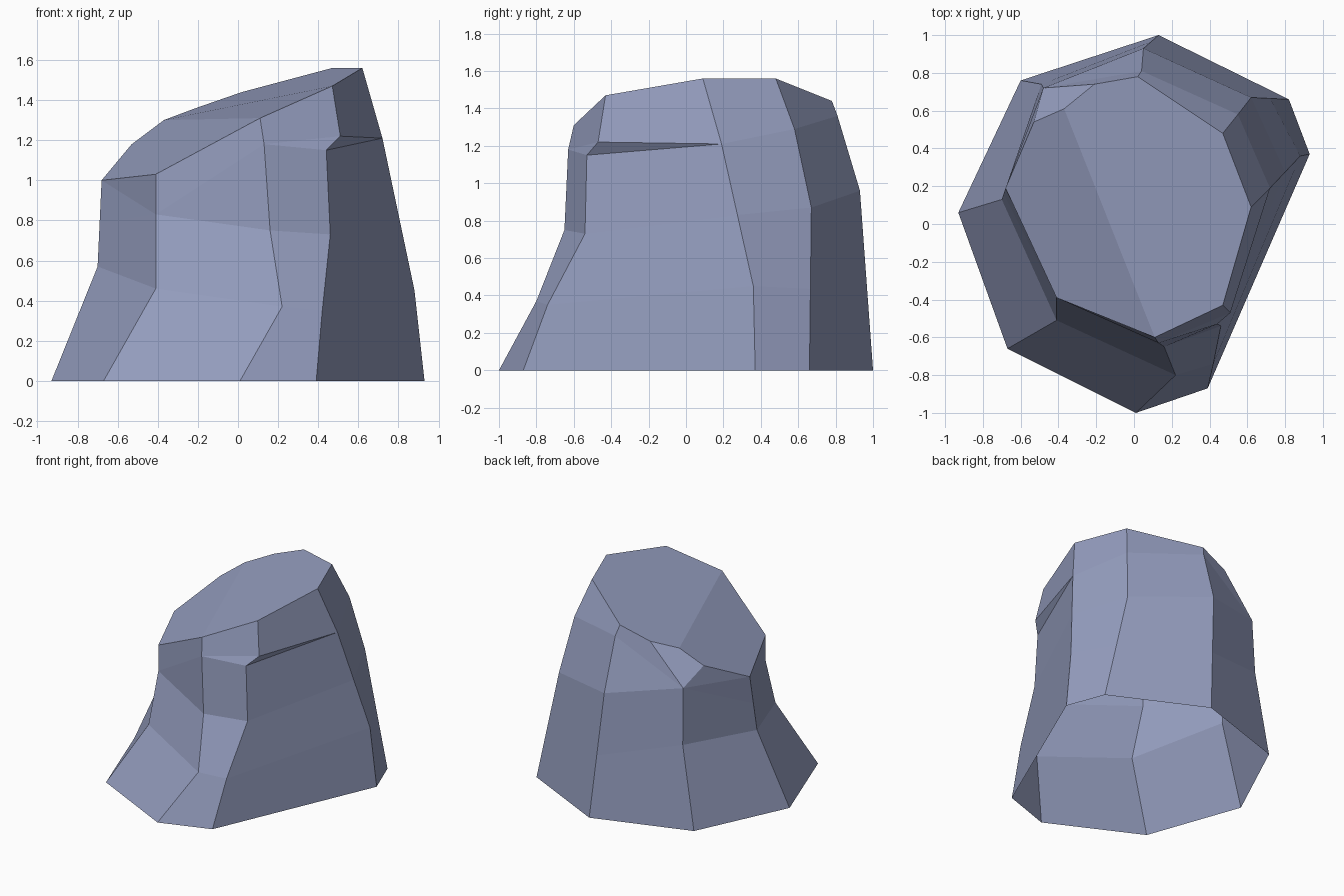
import bpy
import bmesh
from mathutils import Vector

default_cube = bpy.data.objects.get("Cube")
if default_cube:
    bpy.data.objects.remove(default_cube, do_unlink=True)


def make_material(name, colour):
    """One flat colour for both viewport and render."""
    material = bpy.data.materials.new(name)
    material.use_nodes = True
    material.diffuse_color = (*colour, 1)
    shader = material.node_tree.nodes["Principled BSDF"]
    shader.inputs["Base Color"].default_value = (*colour, 1)
    shader.inputs["Roughness"].default_value = 0.9
    return material


def ridge(base, top, low=None, mid=None, upper=None, ledge=None):
    """A chiselled edge climbing from the ground to the rim.
    Missing bends are filled in so that every ridge has the same levels."""
    base, top = Vector(base), Vector(top)
    if mid is None:
        mid = Vector(low).lerp(Vector(upper), 0.5)
    mid = Vector(mid)
    low = Vector(low) if low else base.lerp(mid, 0.5)
    upper = Vector(upper) if upper else mid
    ledge = Vector(ledge) if ledge else upper
    return [base, low, mid, upper, ledge, top]


# Ridges in order around the rock, starting at the front
front = ridge(base=(0.01, -1, 0), low=(0.22, -0.8, 0.37), mid=(0.16, -0.65, 0.75),
              upper=(0.13, -0.63, 1.18), top=(0.11, -0.6, 1.31))
front_left = ridge(base=(0.39, -0.87, 0), low=(0.42, -0.74, 0.35), mid=(0.46, -0.54, 0.73),
                   upper=(0.44, -0.53, 1.15), ledge=(0.51, -0.47, 1.22), top=(0.47, -0.43, 1.47))
left = ridge(base=(0.93, 0.37, 0), low=(0.88, 0.36, 0.45),
             upper=(0.72, 0.19, 1.21), top=(0.62, 0.09, 1.56))
back_left = ridge(base=(0.82, 0.66, 0), mid=(0.62, 0.67, 0.87),
                  upper=(0.55, 0.58, 1.29), top=(0.47, 0.48, 1.56))
back = ridge(base=(0.13, 1, 0), mid=(0.05, 0.93, 0.96),
             upper=(0.04, 0.81, 1.36), top=(0.02, 0.78, 1.44))
# The back right ridge ends in a chipped corner with three rim points
chipped_corner = [
    ridge(base=(-0.6, 0.76, 0), low=(-0.49, 0.74, 0.63), mid=(-0.48, 0.72, 1.06), top=rim_point)
    for rim_point in ((-0.21, 0.74, 1.36), (-0.37, 0.61, 1.3), (-0.53, 0.54, 1.18))
]
right = ridge(base=(-0.93, 0.06, 0), low=(-0.7, 0.13, 0.57),
              upper=(-0.68, 0.19, 1), top=(-0.68, 0.19, 1))
front_right = ridge(base=(-0.67, -0.66, 0), low=(-0.41, -0.51, 0.46),
                    mid=(-0.41, -0.39, 0.83), top=(-0.41, -0.39, 1.03))

ridges = [front, front_left, left, back_left, back, *chipped_corner, right, front_right]

# Skin the sides between neighbouring ridges; the underside stays open
bm = bmesh.new()
columns = [[bm.verts.new(point) for point in path] for path in ridges]
for column, following in zip(columns, columns[1:] + columns[:1]):
    for level in range(len(column) - 1):
        bm.faces.new((column[level], following[level],
                      following[level + 1], column[level + 1]))

# Slanted top in two facets, creased from the front to the chipped corner
rim = [column[-1] for column in columns]
crease = columns.index(columns[6])
bm.faces.new(rim[:crease + 1])
bm.faces.new(rim[crease:] + rim[:1])

# Weld repeated points, which turns the collapsed quads into chips
bmesh.ops.remove_doubles(bm, verts=bm.verts[:], dist=0.001)
bmesh.ops.dissolve_degenerate(bm, edges=bm.edges[:], dist=0.0005)

mesh = bpy.data.meshes.new("rock")
bm.to_mesh(mesh)
bm.free()
mesh.materials.append(make_material("slate blue stone", (0.3, 0.34, 0.52)))
rock = bpy.data.objects.new("rock", mesh)
bpy.context.collection.objects.link(rock)
